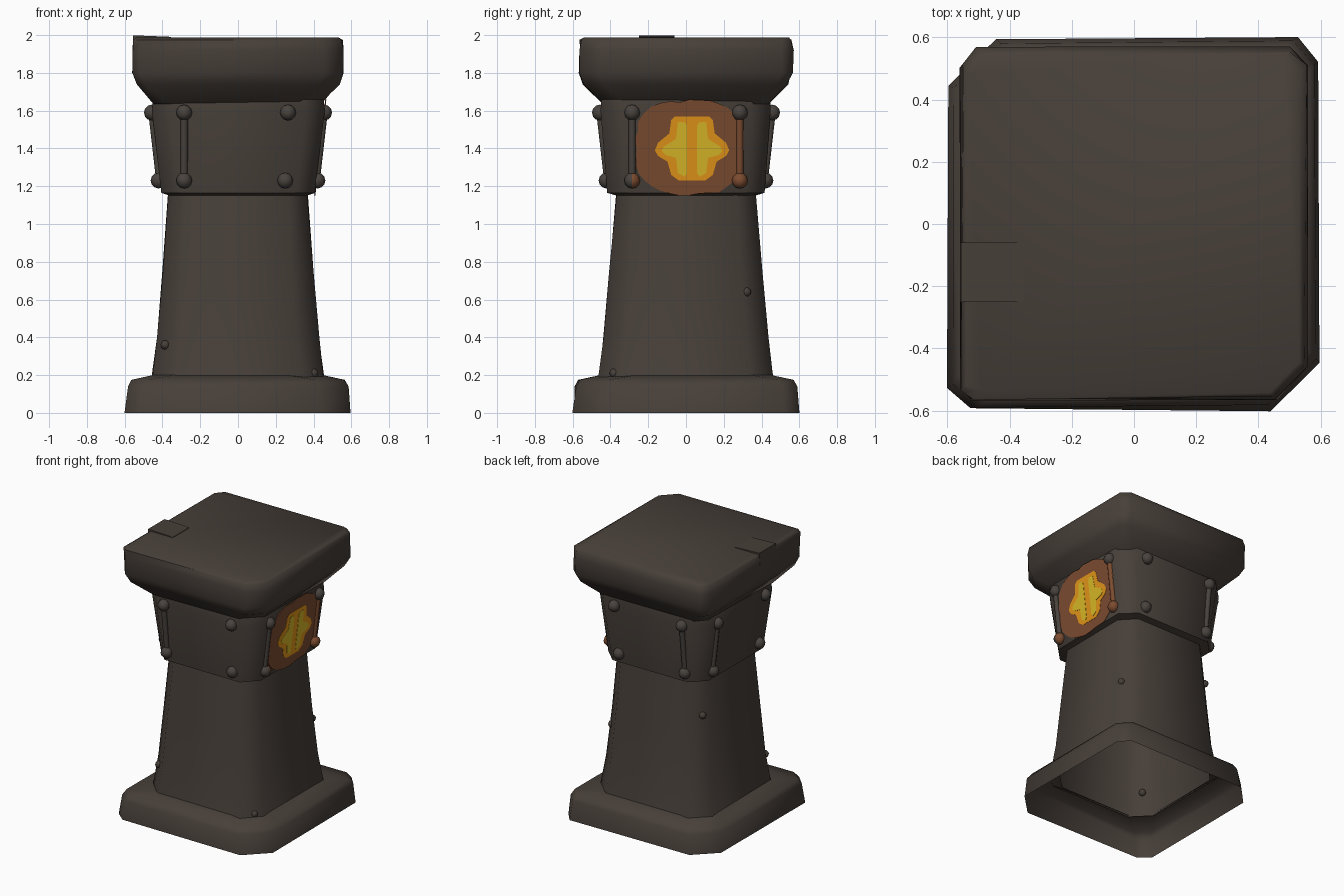
import bpy, bmesh, math, random
from mathutils import Vector, Matrix

random.seed(4)
if "Cube" in bpy.data.objects:
    bpy.data.objects.remove(bpy.data.objects["Cube"])


def material(name, r, g, b):
    m = bpy.data.materials.new(name)
    m.use_nodes = True
    m.diffuse_color = (r, g, b, 1)
    node = next(n for n in m.node_tree.nodes if n.type == "BSDF_PRINCIPLED")
    node.inputs["Base Color"].default_value = (r, g, b, 1)
    node.inputs["Roughness"].default_value = 0.9
    return m


STONE = material("dark stone", 0.063, 0.050, 0.041)
IRON = material("dark iron", 0.066, 0.056, 0.048)
COPPER = material("heated copper", 0.20, 0.071, 0.029)
ORANGE = material("ember orange", 0.76, 0.30, 0.010)
YELLOW = material("ember yellow", 0.69, 0.48, 0.020)


def finish(bm, name, mats, angle=None):
    bmesh.ops.recalc_face_normals(bm, faces=bm.faces)
    mesh = bpy.data.meshes.new(name)
    bm.to_mesh(mesh)
    bm.free()
    for mat in mats:
        mesh.materials.append(mat)
    ob = bpy.data.objects.new(name, mesh)
    bpy.context.collection.objects.link(ob)
    if angle:
        bpy.ops.object.select_all(action="DESELECT")
        ob.select_set(True)
        bpy.context.view_layer.objects.active = ob
        bpy.ops.object.shade_smooth_by_angle(angle=math.radians(angle))


def stone_skin(name, rings, jitter, chips=(0, 0, 0, 0), top=False):
    """Open loft of chamfered squares; each ring is (z, half x, half y, chamfer).
    Chips widen the chamfer of the front left, back left, back right, front right corner."""
    bm = bmesh.new()
    loops = []
    for z, hx, hy, c in rings:
        loop = []
        for (sx, sy), chip in zip(((1, -1), (1, 1), (-1, 1), (-1, -1)), chips):
            cut = c + chip
            pair = [(sx * (hx - cut), sy * hy), (sx * hx, sy * (hy - cut))]
            if sx * sy > 0:
                pair.reverse()
            for x, y in pair:
                dx, dy = (random.uniform(-jitter, jitter) for _ in "xy")
                loop.append(bm.verts.new((x + dx, y + dy, z)))
        loops.append(loop)
    for low, high in zip(loops, loops[1:]):
        for i in range(len(low)):
            j = (i + 1) % len(low)
            bm.faces.new((low[i], low[j], high[j], high[i]))
    if top:
        bm.faces.new(loops[-1])
    finish(bm, name, [STONE], 58)


# Hollow stone body, bottom to top
stone_skin("base_slab", [(0, .597, .597, .075), (.14, .582, .585, .075),
                         (.175, .56, .565, .08), (.2, .45, .455, .11)],
           .006, (.08, 0, .075, 0))
stone_skin("neck", [(.19, .455, .462, .12), (.4, .428, .435, .12),
                    (.75, .398, .405, .11), (1.16, .368, .37, .1)], .003)
stone_skin("collar_band", [(1.15, .365, .365, .1), (1.165, .407, .415, .1),
                           (1.6, .457, .45, .1), (1.66, .45, .445, .1)], .003)
stone_skin("cap", [(1.635, .44, .435, .08), (1.74, .535, .54, .06), (1.8, .56, .56, .055),
                   (1.92, .56, .565, .055), (1.975, .55, .56, .05),
                   (1.987, .53, .54, .05)], .008, (.05, 0, 0, -.02), True)

# Loose chipped slab set into the cap's right edge
bm = bmesh.new()
bmesh.ops.create_cube(bm, size=1, matrix=Matrix.Translation((-.457, -.155, 1.95))
                      @ Matrix.Rotation(.04, 4, "Y") @ Matrix.Diagonal((.2, .19, .09, 1)))
finish(bm, "cap_chip", [STONE])


def band_point(side, u, z, out=0.0):
    """Point on a collar face; side counts quarter turns from the front."""
    d = .407 + (z - 1.165) * .115 + out
    return Matrix.Rotation(side * math.pi / 2, 3, "Z") @ Vector((u, -d, z))


def rivet(name, center, radius, mat, glow_side=None):
    """Round stud; faces turned to glow_side take the heated colour."""
    bm = bmesh.new()
    bmesh.ops.create_uvsphere(bm, u_segments=8, v_segments=6, radius=radius,
                              matrix=Matrix.Translation(center))
    if glow_side:
        for f in bm.faces:
            f.material_index = int((f.calc_center_median() - center).dot(glow_side) > 0)
    finish(bm, name, [mat, COPPER] if glow_side else [mat], 50)


def bar(name, a, b, mat):
    bm = bmesh.new()
    turn = (b - a).to_track_quat("Z", "Y").to_matrix().to_4x4()
    bmesh.ops.create_cone(bm, cap_ends=True, segments=8, radius1=.019, radius2=.019,
                          depth=(b - a).length,
                          matrix=Matrix.Translation((a + b) / 2) @ turn)
    finish(bm, name, [mat], 50)


# Rivet pairs on each face; some pairs are joined by a bar
FACES = {"front": (-1,), "left": (-1, 1), "back": (1,), "right": (-1,)}
for side, (label, barred) in enumerate(FACES.items()):
    for s in (-1, 1):
        tag = label + ("_a" if s < 0 else "_b")
        hot = label == "left" and s > 0
        warm = Vector((0, 1, 0)) if label == "left" and s < 0 else None
        u = s * (.285 if s in barred else .265)
        low_u = s * (.285 if s in barred else .25)
        top, low = band_point(side, u, 1.59), band_point(side, low_u, 1.23, .006)
        rivet(tag + "_upper_rivet", top, .042, IRON)
        rivet(tag + "_lower_rivet", low, .042, COPPER if hot else IRON, warm)
        if s in barred:
            bar(tag + "_bar", band_point(side, low_u, 1.23), top, COPPER if hot else IRON)


def plate(name, outline, mat, out):
    """Thin plate lying on the left collar face, outline given as (y, z)."""
    bm = bmesh.new()
    f = bm.faces.new([bm.verts.new(band_point(1, y, z, out)) for y, z in outline])
    ext = bmesh.ops.extrude_face_region(bm, geom=[f])["geom"]
    moved = [v for v in ext if isinstance(v, bmesh.types.BMVert)]
    bmesh.ops.translate(bm, verts=moved, vec=(-.006, 0, 0))
    finish(bm, name, [mat])


def mirrored(half, mid):
    return [(mid + y, z) for y, z in half] + [(mid - y, z) for y, z in reversed(half)]


# Ember glow: ragged halo, orange opening, two yellow hearts
halo = []
for i in range(36):
    a = i * math.tau / 36
    c, s = math.cos(a), math.sin(a)
    r = (abs(c) ** 3 + abs(s) ** 3) ** (-1 / 3) * random.uniform(.95, 1.02)
    halo.append((.018 + .285 * r * c, 1.405 + .25 * r * s))
plate("glow_halo", halo, COPPER, .004)
MID = .032
plate("glow_opening", mirrored([(.09, 1.57), (.11, 1.55), (.12, 1.48), (.18, 1.43),
                                (.197, 1.39), (.18, 1.36), (.13, 1.33), (.11, 1.26),
                                (.07, 1.23)], MID), ORANGE, .006)
heart = [(.026, 1.52), (.04, 1.54), (.075, 1.54), (.085, 1.45), (.15, 1.41), (.16, 1.385),
         (.14, 1.365), (.085, 1.35), (.075, 1.27), (.04, 1.25), (.026, 1.27)]
for name, s in (("glow_heart_front", -1), ("glow_heart_back", 1)):
    plate(name, [(MID + s * y, z) for y, z in heart], YELLOW, .008)

# Small pebbles stuck on the neck and base
for i, p in enumerate([(-.385, -.37, .36), (.4, -.38, .21), (.38, .32, .64), (-.36, .32, .9)]):
    rivet("pebble_%d" % (i + 1), Vector(p), .025, STONE)
